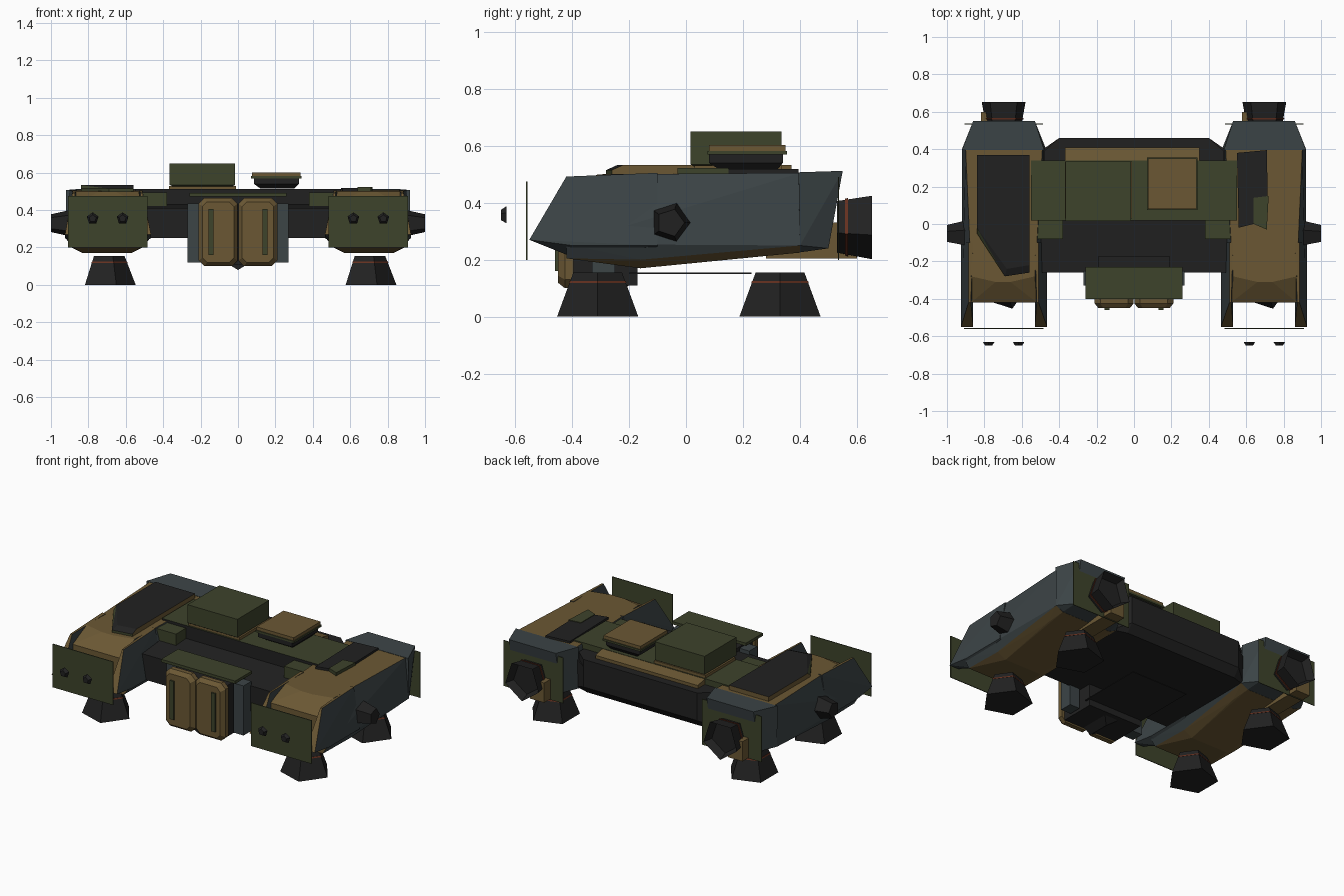
import bpy, bmesh, math
from mathutils import Matrix, Vector

if "Cube" in bpy.data.objects:
    bpy.data.objects.remove(bpy.data.objects["Cube"])


def mat(name, *c):
    m = bpy.data.materials.new(name)
    m.diffuse_color = (*c, 1)
    m.use_nodes = True
    m.node_tree.nodes["Principled BSDF"].inputs["Base Color"].default_value = m.diffuse_color
    return m


TAN = mat("tan paint", .147, .097, .034)
GREEN = mat("olive green", .047, .056, .024)
GREY = mat("blue grey", .045, .058, .062)
BLACK = mat("black metal", .0155, .0155, .0155)
RED = mat("rust red", .13, .030, .014)


def finish(name, bm, *mats, rule=None):
    bmesh.ops.recalc_face_normals(bm, faces=bm.faces)
    bm.normal_update()
    if rule:
        for f in bm.faces:
            f.material_index = rule(f)
    me = bpy.data.meshes.new(name)
    bm.to_mesh(me)
    bm.free()
    for m in mats:
        me.materials.append(m)
    ob = bpy.data.objects.new(name, me)
    bpy.context.collection.objects.link(ob)
    return ob


def hull(name, pts, *mats, rule=None):
    bm = bmesh.new()
    for p in pts:
        bm.verts.new(p)
    res = bmesh.ops.convex_hull(bm, input=bm.verts)
    junk = {g for g in res["geom_interior"] + res["geom_unused"] if isinstance(g, bmesh.types.BMVert)}
    bmesh.ops.delete(bm, geom=list(junk), context='VERTS')
    bmesh.ops.dissolve_limit(bm, angle_limit=.02, verts=bm.verts, edges=bm.edges)
    return finish(name, bm, *mats, rule=rule)


def box(name, x0, x1, y0, y1, z0, z1, *mats, rule=None):
    return hull(name, [(x, y, z) for x in (x0, x1) for y in (y0, y1) for z in (z0, z1)], *mats, rule=rule)


def slab(name, outline, z0, z1, *mats, rule=None):
    return hull(name, [(x, y, z) for x, y in outline for z in (z0, z1)], *mats, rule=rule)


def octagon(x0, x1, z0, z1, c, y):
    return ([(x, y, z) for x in (x0 + c, x1 - c) for z in (z0, z1)] +
            [(x, y, z) for x in (x0, x1) for z in (z0 + c, z1 - c)])


def cone(name, base, axis, r0, r1, depth, m, sides=5, recess=0, spin=0):
    """Tapered prism from base along axis; recess hollows the far end."""
    bm = bmesh.new()
    bmesh.ops.create_cone(bm, cap_ends=True, segments=sides, radius1=r0, radius2=r1, depth=depth)
    if recess:
        end = max(bm.faces, key=lambda f: f.calc_center_median().z)
        bmesh.ops.inset_region(bm, faces=[end], thickness=r1 * .2)
        for v in end.verts:
            v.co.z -= recess
    rot = Vector((0, 0, 1)).rotation_difference(Vector(axis)).to_matrix().to_4x4()
    bm.transform(Matrix.Translation(base) @ rot @ Matrix.Rotation(spin, 4, 'Z') @
                 Matrix.Translation((0, 0, depth / 2)))
    return finish(name, bm, m)


def pod_rule(f):
    n = f.normal
    return 0 if n.z > .6 or n.z < -.72 or n.y < -.45 else 1


# ---- side pods ----
for s, side in ((-1, "left"), (1, "right")):
    cx = .697 * s

    def both(rows):
        return [(s * x, y, z) for a, b, y, z in rows for x in (a, b)]

    # main body: flat tan top and belly, grey flanks, faceted tan nose with a peak
    hull(side + "_pod", both(((.53, .87, -.28, .50), (.66, .74, -.31, .50), (.52, .87, -.42, .43),
                              (.49, .90, .40, .505), (.47, .92, -.42, .255), (.47, .92, .40, .25),
                              (.51, .89, -.42, .205), (.51, .89, -.16, .20), (.57, .83, -.16, .17),
                              (.52, .87, .27, .215), (.52, .87, .40, .225))), TAN, GREY, rule=pod_rule)
    # grey tapered tail section
    hull(side + "_pod_tail", both(((.48, .92, .395, .507), (.47, .92, .40, .25), (.52, .87, .40, .226),
                                   (.53, .86, .55, .512), (.53, .86, .50, .24))), GREY)
    # forward prongs on both edges of the pod
    for tag, xe, xi, xt in (("inner", .465, .53, .51), ("outer", .925, .86, .885)):
        hull(f"{side}_{tag}_prong",
             [(s * xe, -.55, .27), (s * xi, -.55, .27), (s * xe, -.40, .25), (s * xi, -.40, .21),
              (s * xt, -.42, .492), (s * (xt + xi) / 2, -.42, .492), (s * xt, -.1, .505), (s * xi, -.1, .505),
              (s * xe, -.1, .25), (s * xi, -.1, .22)], TAN, GREY,
             rule=lambda f: 0 if f.normal.z > .4 else 1)
    # hanging armour plates front and back, and rivets ahead of the front one
    box(side + "_front_plate", cx - .213, cx + .213, -.562, -.557, .20, .475, GREEN)
    box(side + "_rear_plate", cx - .21, cx + .21, .533, .537, .20, .49, GREEN)
    for i, dx in enumerate((-.08, .08)):
        cone(f"{side}_rivet_{i}", (cx + dx, -.63, .355), (0, -1, 0), .033, .02, .02, BLACK)
    # rear thruster with tan duct
    cone(side + "_rear_thruster", (cx, .53, .325), (0, 1, 0), .10, .123, .122, BLACK, recess=.05)
    cone(side + "_rear_thruster_ring", (cx, .558, .325), (0, 1, 0), .110, .113, .010, RED)
    box(side + "_rear_duct", cx - .12, cx - .02, .28, .60, .205, .33, TAN)
    # side knob
    cone(side + "_side_knob", (s * .88, -.055, .33), (s, 0, 0), .078, .05, .12, BLACK)
    # lift thrusters underneath, one corner pointing forward
    for tag, y in (("front", -.31), ("rear", .33)):
        cone(f"{side}_{tag}_lift_thruster", (cx, y, 0), (0, 0, 1), .15, .09, .155, BLACK, spin=-math.pi / 2)
        cone(f"{side}_{tag}_lift_ring", (cx, y, .118), (0, 0, 1), .1065, .1035, .008, RED, spin=-math.pi / 2)

# walkway panels on top of the pods: dark top, green front edge, tan sides
hull("left_pod_panel", [(x, y, z) for x, y, t in ((-.84, .37, .533), (-.56, .37, .533), (-.56, -.22, .533),
                                                  (-.68, -.24, .533), (-.84, -.02, .533), (-.56, -.26, .515),
                                                  (-.69, -.28, .515), (-.84, -.05, .515)) for z in (.49, t)],
     BLACK, GREEN, TAN, rule=lambda f: 0 if abs(f.normal.z) > .8 else 1 if f.normal.y < -.3 else 2)
slab("right_pod_panel", [(.55, .38), (.71, .395), (.715, .15), (.64, .12), (.64, 0), (.56, -.02)], .49, .518, BLACK)
slab("right_pod_patch", [(.64, .14), (.72, .15), (.71, -.03), (.64, 0)], .49, .522, GREEN)

# ---- centre hull ----
hull("hull", [(x * s, y, z) for s in (-1, 1) for x, y, z in
              ((.50, -.26, .25), (.50, -.26, .41), (.50, .02, .43), (.50, .39, .25), (.50, .39, .43),
               (.40, .46, .30), (.40, .46, .43), (.40, .42, .25))], BLACK)
slab("hull_rear_ledge", [(-.48, .2), (.48, .2), (.48, .39), (.40, .46), (-.40, .46), (-.48, .39)], .43, .475, BLACK)
box("belly_plate", -.2, .2, -.2, .23, .150, .155, BLACK)
hull("tan_deck", [(x, y, z) for x in (-.37, .35) for y, z in
                  ((.03, .45), (.03, .50), (.34, .51), (.41, .495), (.41, .45))], TAN)
box("green_deck", -.55, .55, .02, .34, .43, .512, GREEN, BLACK, rule=lambda f: int(f.normal.y < -.5))
for s, side in ((-1, "left"), (1, "right")):
    box(side + "_deck_arm", s * .455 - .075, s * .455 + .075, -.08, .03, .42, .495, GREEN)

# ---- roof box and hatch ----
hull("roof_box", [(x, y, z) for x, y, z in
                  [(x, y, z) for x in (-.365, -.015) for y in (.015, .335) for z in (.535, .65)] +
                  [(x, y, .52) for x in (-.34, -.04) for y in (.04, .31)]], GREEN)
box("roof_box_base", -.37, -.01, .03, .335, .505, .53, TAN)
hull("hatch_base", [(x, y, .515) for x in (.12, .30) for y in (.12, .32)] +
     [(x, y, z) for x in (.085, .325) for y in (.08, .34) for z in (.54, .572)], BLACK)
box("hatch_rim", .07, .34, .075, .355, .57, .582, GREEN)
box("hatch_lid", .075, .335, .08, .35, .582, .602, TAN)

# ---- front storage ----
box("front_shelf", -.26, .26, -.40, -.23, .472, .490, GREEN)
box("front_mount", -.19, .19, -.40, -.17, .11, .435, BLACK)
hull("front_mount_keel", [(x, y, .11) for x in (-.05, .05) for y in (-.39, -.2)] +
     [(0, y, .08) for y in (-.39, -.25)], BLACK)
for s, side in ((-1, "left"), (1, "right")):
    box(side + "_front_fin", s * .235 - .035, s * .235 + .035, -.33, -.25, .12, .435, GREY)
    x0, x1 = s * .106 - .104, s * .106 + .104
    hull(side + "_case", octagon(x0, x1, .10, .464, .03, -.395) + octagon(x0, x1, .10, .464, .03, -.425) +
         octagon(x0 + .02, x1 - .02, .12, .444, .025, -.45), TAN)
    box(side + "_case_strap", s * .145 - .014, s * .145 + .014, -.459, -.449, .16, .405, GREEN)
